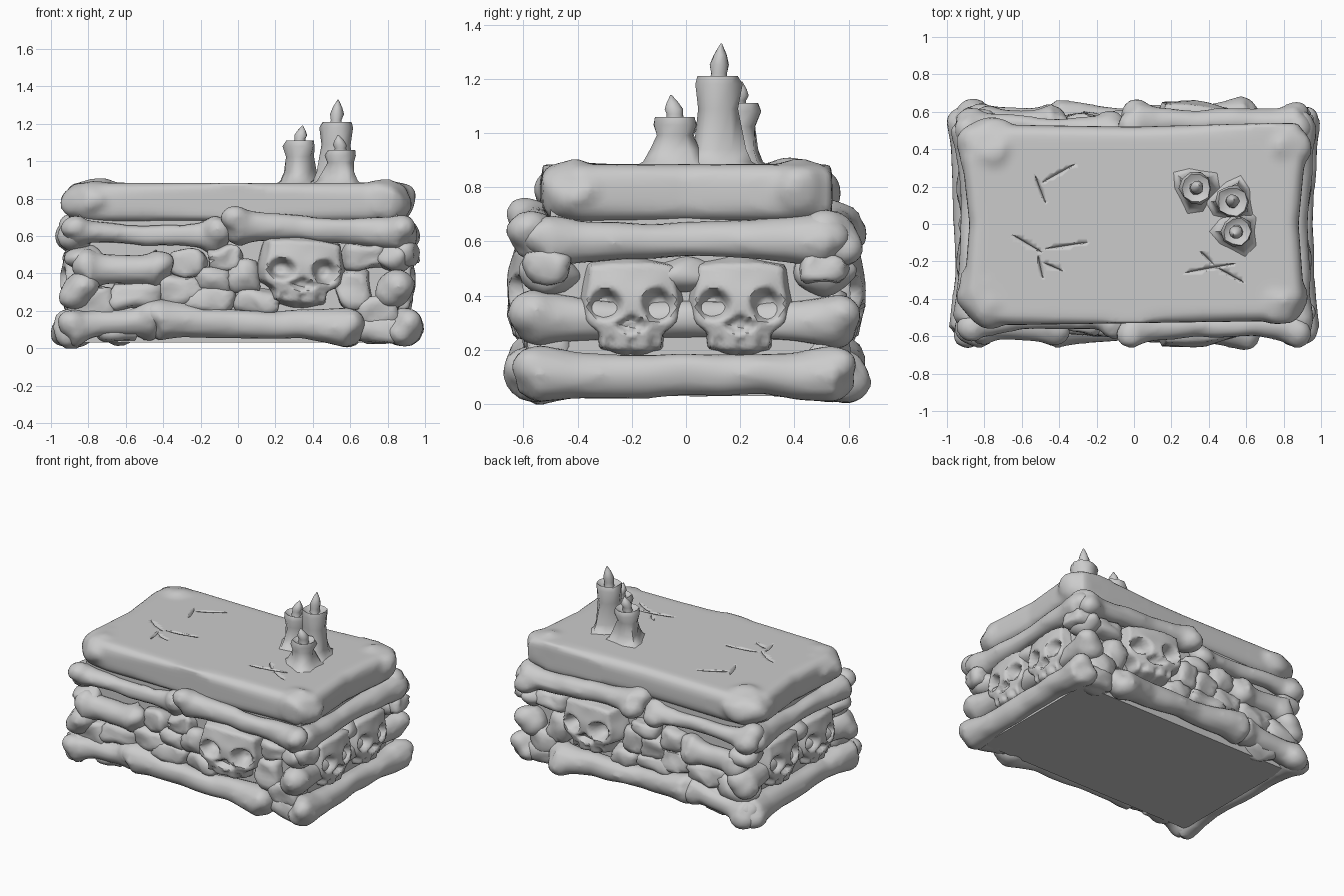
import bpy, bmesh, math, random
from mathutils import Vector, Matrix, noise

if "Cube" in bpy.data.objects:
    bpy.data.objects.remove(bpy.data.objects["Cube"])

random.seed(4)


def smooth01(t):
    t = max(0.0, min(1.0, t))
    return t * t * (3 - 2 * t)


def finish(name, bm, angle=50, voxel=0):
    bmesh.ops.recalc_face_normals(bm, faces=bm.faces[:])
    me = bpy.data.meshes.new(name)
    bm.to_mesh(me)
    bm.free()
    me.shade_smooth()
    me.set_sharp_from_angle(angle=math.radians(angle))
    ob = bpy.data.objects.new(name, me)
    bpy.context.collection.objects.link(ob)
    if voxel:  # fuse overlapping lumps into one organic skin
        r = ob.modifiers.new("fuse", 'REMESH')
        r.mode, r.voxel_size, r.use_smooth_shade = 'VOXEL', voxel, True
        s = ob.modifiers.new("soften", 'SMOOTH')
        s.factor, s.iterations = 0.5, 3
    return ob


def wobble(verts, amount, freq=5):
    for v in verts:
        v.co += noise.noise_vector(v.co * freq) * amount


def ball(bm, pos, size, sub=2):
    m = Matrix.Translation(pos) @ Matrix.Diagonal((*size, 1))
    return bmesh.ops.create_icosphere(bm, subdivisions=sub, radius=1, matrix=m)["verts"]


def bone(name, a, b, r=0.08, knob=0.1, split=0.05):
    """Shaft with a waist and two knuckles at each end."""
    a, b = Vector(a), Vector(b)
    bm = bmesh.new()
    axis = (b - a).normalized()
    side = axis.cross(Vector((0, 0, 1))).normalized()
    up = side.cross(axis)
    rings = []
    for i in range(9):
        t = i / 8
        rr = r * (0.9 + 0.45 * abs(2 * t - 1) ** 3)
        c = a.lerp(b, t)
        rings.append([bm.verts.new(c + rr * (math.cos(k * math.tau / 10) * side + math.sin(k * math.tau / 10) * up))
                      for k in range(10)])
    for p, q in zip(rings, rings[1:]):
        for k in range(10):
            bm.faces.new((p[k], p[k - 1], q[k - 1], q[k]))
    bm.faces.new(rings[0])
    bm.faces.new(rings[-1])
    for end, d in ((a, -1), (b, 1)):
        for s in (-1, 1):
            k = knob * random.uniform(0.88, 1.0)
            ball(bm, end + s * split * (side * 0.5 + up * 0.6) + axis * d * 0.01 * s, (k, k, k * 0.9))
    wobble(bm.verts, 0.022)
    return finish(name, bm, voxel=0.022)


def skull(name, pos, size, turn, tilt=0):
    """Ball squared off, narrowed to a jaw, sockets pressed in. Faces -y before turning."""
    bm = bmesh.new()
    bmesh.ops.create_icosphere(bm, subdivisions=5, radius=1)
    for v in bm.verts:
        p = v.co.copy()
        m = max(abs(c) for c in p)
        x, y, z = p.lerp(p / m, 0.45)
        x *= 1 - 0.3 * smooth01((-z - 0.25) / 0.3)
        if y < 0:
            for ex in (-0.48, 0.48):
                d = math.hypot((x - ex) / 0.33, (z - 0.04) / 0.37)
                y += 0.5 * smooth01((1 - d) * 1.5)
            d = math.hypot(x / (0.05 + 0.35 * smooth01((-0.1 - z) / 0.35)), (z + 0.33) / 0.18)
            y += 0.25 * smooth01((1 - d) * 2)
            if z < -0.62:
                y += 0.1 * abs(math.cos(x * 8)) ** 6
        v.co = (x, y, z)
    wobble(bm.verts, 0.05, 1.8)
    bm.transform(Matrix.Translation(pos) @ Matrix.Rotation(turn, 4, 'Z')
                 @ Matrix.Rotation(tilt, 4, 'Y') @ Matrix.Diagonal((*size, 1)))
    return finish(name, bm, 60)


# inner core that the bones are stacked against
bm = bmesh.new()
bmesh.ops.create_cube(bm, size=1, matrix=Matrix.Translation((0, 0, 0.375)) @ Matrix.Diagonal((1.7, 1.0, 0.69, 1)))
finish("core", bm)

# stone slab on top, with worn lumpy corners
outline = [(-0.66, 0.53), (0.0, 0.52), (0.74, 0.54), (0.88, 0.54), (0.92, 0.42), (0.88, 0.0), (0.91, -0.4),
           (0.83, -0.53), (0.7, -0.52), (0, -0.53), (-0.66, -0.54), (-0.84, -0.52), (-0.91, -0.38),
           (-0.88, 0.0), (-0.92, 0.36), (-0.84, 0.52)]
bm = bmesh.new()
f = bm.faces.new([bm.verts.new((x, y, 0.675)) for x, y in outline])
for v in bmesh.ops.extrude_face_region(bm, geom=[f])["geom"]:
    if isinstance(v, bmesh.types.BMVert):
        v.co.z = 0.885
rim = [e for e in bm.edges if abs(e.verts[0].co.z - e.verts[1].co.z) < 0.01]
bmesh.ops.bevel(bm, geom=rim, offset=0.06, segments=3, profile=0.5, affect='EDGES')
for x, y, r in ((-0.77, 0.4, 0.18), (-0.77, -0.38, 0.18), (0.8, 0.42, 0.14), (0.79, -0.41, 0.14)):
    wobble(ball(bm, (x, y, 0.785), (r, r, 0.115), 3), 0.03, 8)
slab = finish("slab", bm, 40, voxel=0.022)

# cracks cut in the slab
cracks = [((-0.46, 0.08), (-0.54, 0.29)), ((-0.53, 0.2), (-0.28, 0.34)), ((-0.68, -0.04), (-0.46, -0.17)),
          ((-0.52, -0.14), (-0.2, -0.09)), ((-0.52, -0.14), (-0.48, -0.32)), ((-0.5, -0.2), (-0.36, -0.26)),
          ((0.22, -0.27), (0.6, -0.2)), ((0.44, -0.23), (0.34, -0.13)), ((0.42, -0.22), (0.62, -0.33))]
bm = bmesh.new()
for a, b in cracks:
    a, b = Vector((*a, 0.93)), Vector((*b, 0.93))
    n = Vector((-(b - a).y, (b - a).x, 0)).normalized() * 0.026
    mid = a.lerp(b, 0.45)
    low = Vector((0, 0, -0.08))
    pts = [a, b, mid + n, mid - n, mid + low, a.lerp(b, 0.2) + low * 0.8, a.lerp(b, 0.8) + low * 0.8]
    bmesh.ops.convex_hull(bm, input=[bm.verts.new(p) for p in pts])
cutter = finish("crack_cutter", bm)
cutter.hide_render = True
cutter.display_type = 'WIRE'
cut = slab.modifiers.new("cracks", 'BOOLEAN')
cut.operation, cut.object, cut.solver, cut.use_self = 'DIFFERENCE', cutter, 'EXACT', True

# rubble: x, z, half width, half height
stones = [(-0.27, 0.46, 0.1, 0.07), (-0.13, 0.37, 0.1, 0.08), (-0.06, 0.48, 0.1, 0.06), (0.03, 0.38, 0.09, 0.09),
          (-0.3, 0.32, 0.13, 0.08), (-0.55, 0.28, 0.15, 0.08), (-0.15, 0.26, 0.14, 0.06), (0.68, 0.49, 0.12, 0.07),
          (0.62, 0.32, 0.09, 0.11), (0.74, 0.2, 0.12, 0.09), (0.87, 0.5, 0.1, 0.06), (-0.78, 0.24, 0.14, 0.09),
          (-0.64, 0.12, 0.13, 0.09), (0.1, 0.25, 0.12, 0.06), (0.76, 0.1, 0.14, 0.07)]

# long sides, front and back alike
for s, side in ((-1, "front"), (1, "back")):
    bone(side + "_bottom_bone", (-0.42, s * 0.55, 0.15), (0.59, s * 0.56, 0.11), 0.085, 0.095)
    bone(side + "_corner_bone", (-0.88, s * 0.56, 0.11), (-0.46, s * 0.54, 0.15), 0.08, 0.09)
    bone(side + "_upper_bone", (0.0, s * 0.55, 0.66), (0.86, s * 0.54, 0.61), 0.075, 0.09, 0.06)
    bone(side + "_upper_left_bone", (-0.87, s * 0.53, 0.62), (-0.12, s * 0.51, 0.6), 0.06, 0.085)
    bone(side + "_stub_bone", (-0.8, s * 0.54, 0.42), (-0.43, s * 0.54, 0.43), 0.085, 0.09, 0.04)
    skull(side + "_skull", (0.33, s * 0.47, 0.41), (0.24, 0.19, 0.195), 0.12 if s < 0 else math.pi - 0.12, s * -0.06)
    bm = bmesh.new()
    for x, z, w, h in stones:
        c = Vector((x, s * 0.505, z))
        for v in ball(bm, (0, 0, 0), (1, 1, 1), 3):
            p = v.co.lerp(v.co / max(abs(k) for k in v.co), 0.55)
            v.co = c + Vector((p.x * w, p.y * 0.085, p.z * h))
    wobble(bm.verts, 0.03, 9)
    finish(side + "_rubble", bm, 60)

# short sides, right and left alike
for s, side in ((1, "right"), (-1, "left")):
    x = s * 0.89
    bone(side + "_bottom_bone", (x, -0.55, 0.11), (x, 0.55, 0.11), 0.085, 0.088)
    bone(side + "_middle_bone", (s * 0.84, -0.555, 0.31), (s * 0.84, 0.555, 0.31), 0.075, 0.1, 0.035)
    bone(side + "_upper_bone", (s * 0.87, -0.51, 0.6), (s * 0.87, 0.51, 0.6), 0.078, 0.085, 0.03)
    for k in (-1, 1):
        skull(side + "_skull", (s * 0.78, k * 0.2, 0.36), (0.2, 0.17, 0.19), s * math.pi / 2)
    bm = bmesh.new()
    for y in (-0.5, 0, 0.5):
        ball(bm, (s * 0.83, y, 0.48), (0.1, 0.12, 0.075), 3)
    wobble(bm.verts, 0.025, 9)
    finish(side + "_rubble", bm, 60)

# candles with melted wax skirts and flames
for cx, cy, top, r, lean in ((0.33, 0.19, 1.11, 0.078, 0.015), (0.525, 0.12, 1.21, 0.08, 0.01),
                             (0.55, -0.04, 1.06, 0.075, -0.015)):
    h = top - 0.865
    prof = [(0.15, 0), (0.105, 0.03), (r * 1.1, 0.075), (r * 0.92, h * 0.65), (r * 1.1, h - 0.03), (r * 0.98, h),
            (r * 0.6, h - 0.02), (0.035, h - 0.02), (0.03, h + 0.01)]
    tip = 0.12 if h > 0.3 else 0.08
    prof += [(0.036, h + tip * 0.35), (0.024, h + tip * 0.65), (0.003, h + tip)]
    bm = bmesh.new()
    rings = []
    for i, (rad, z) in enumerate(prof):
        ring = []
        for k in range(10):
            a = k * math.tau / 10
            q = rad * (1 + (0.22 * math.sin(3 * a + cx * 20) if i < 3 else random.uniform(-0.08, 0.08)))
            off = lean * max(0, z - h) / tip
            ring.append(bm.verts.new((cx + off + q * math.cos(a), cy + off + q * math.sin(a), 0.865 + z)))
        rings.append(ring)
    for p, q in zip(rings, rings[1:]):
        for k in range(10):
            bm.faces.new((p[k - 1], p[k], q[k], q[k - 1]))
    bm.faces.new(rings[0])
    bm.faces.new(rings[-1])
    finish("candle", bm, 60)
